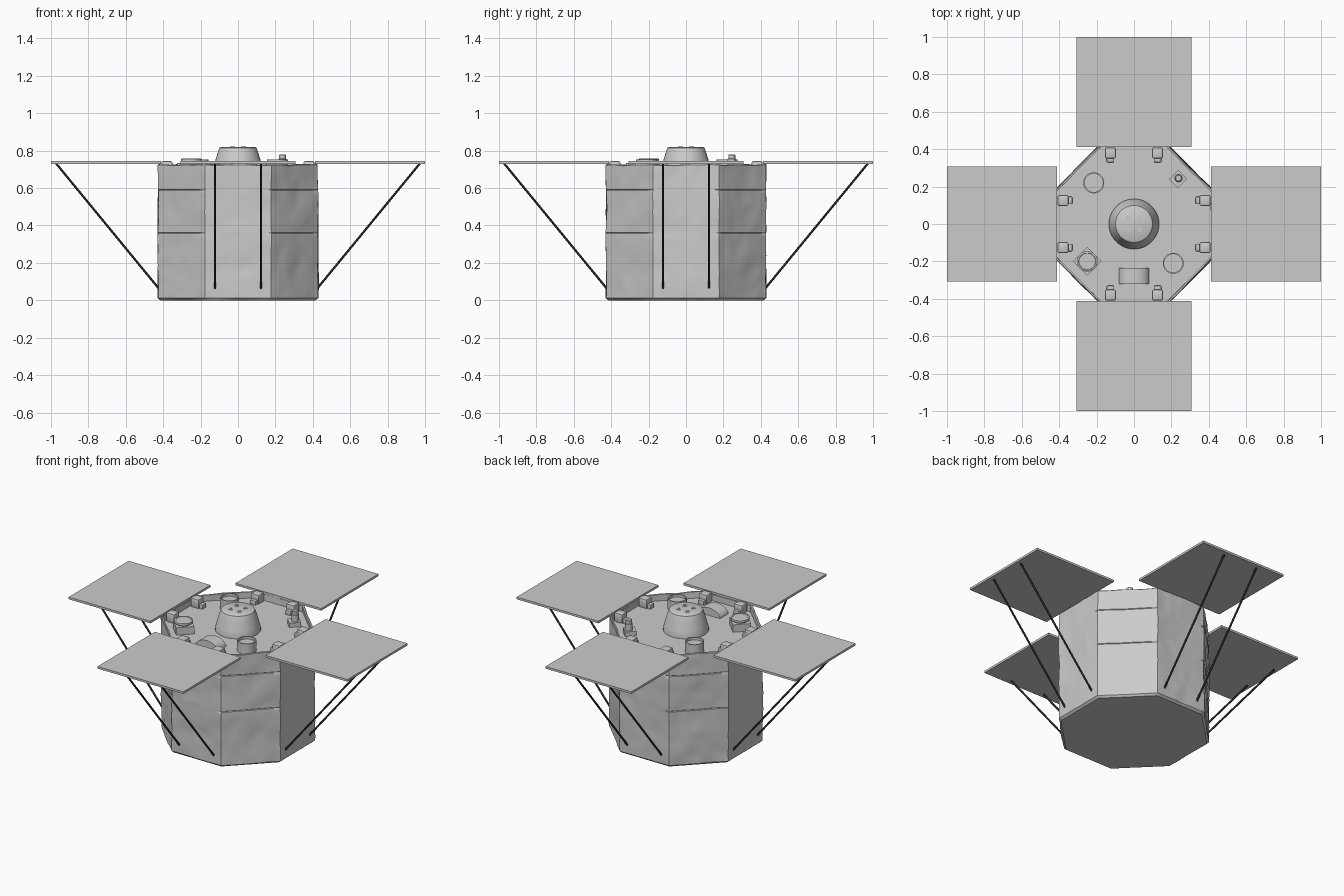
import bpy, bmesh, math
from mathutils import Vector, Matrix, noise

if "Cube" in bpy.data.objects:
    bpy.data.objects.remove(bpy.data.objects["Cube"])

DECK = 0.685
APO = 0.428


def make(name, bm, smooth=True):
    bmesh.ops.recalc_face_normals(bm, faces=bm.faces[:])
    me = bpy.data.meshes.new(name)
    bm.to_mesh(me)
    bm.free()
    ob = bpy.data.objects.new(name, me)
    bpy.context.collection.objects.link(ob)
    if smooth:
        bpy.ops.object.select_all(action='DESELECT')
        ob.select_set(True)
        bpy.context.view_layer.objects.active = ob
        bpy.ops.object.shade_smooth_by_angle(angle=math.radians(35))
    return ob


def box(name, size, loc, rot=0.0, bevel=0.0):
    bm = bmesh.new()
    bmesh.ops.create_cube(bm, size=1)
    bmesh.ops.scale(bm, vec=size, verts=bm.verts)
    if bevel:
        bmesh.ops.bevel(bm, geom=bm.edges[:], offset=bevel, segments=2, affect='EDGES', profile=0.5)
    bmesh.ops.transform(bm, matrix=Matrix.Translation(loc) @ Matrix.Rotation(rot, 4, 'Z'), verts=bm.verts)
    return make(name, bm)


def lathe(name, profile, x=0, y=0, n=40):
    """Spin an (r, z) profile; the two ends are capped."""
    bm = bmesh.new()
    rings = [[bm.verts.new((x + r * math.cos(2 * math.pi * i / n), y + r * math.sin(2 * math.pi * i / n), z))
              for i in range(n)] for r, z in profile]
    for a, b in zip(rings, rings[1:]):
        for i in range(n):
            bm.faces.new((a[i], a[(i + 1) % n], b[(i + 1) % n], b[i]))
    bm.faces.new(rings[0])
    bm.faces.new(rings[-1])
    return make(name, bm)


def rod(name, a, b, r):
    a, b = Vector(a), Vector(b)
    d = b - a
    bm = bmesh.new()
    m = Matrix.Translation((a + b) / 2) @ d.to_track_quat('Z', 'Y').to_matrix().to_4x4()
    bmesh.ops.create_cone(bm, cap_ends=True, segments=12, radius1=r, radius2=r, depth=d.length, matrix=m)
    return make(name, bm)


# Octagonal body wrapped in crinkled foil, with seams on the diagonal faces and a recessed deck
M = 16
zs = sorted([0.012 + 0.711 * i / 28 for i in range(29)] + [0.357, 0.36, 0.363, 0.587, 0.59, 0.593])
levels = [(0.0, 0.415)] + [(z, APO) for z in zs] + [(0.727, 0.424), (0.725, 0.416), (DECK, 0.416)]
bm = bmesh.new()
rings = []
for k, (z, apo) in enumerate(levels):
    ring = []
    for side in range(8):
        ang = side * math.pi / 4
        nrm = Vector((math.cos(ang), math.sin(ang), 0))
        tan = Vector((-nrm.y, nrm.x, 0))
        for j in range(M):
            t = j / M * 2 - 1
            ap = apo - (0.004 if z in (0.36, 0.59) and side % 2 else 0)
            p = nrm * ap + tan * (t * ap * math.tan(math.pi / 8)) + Vector((0, 0, z))
            if 0 < k < len(levels) - 1:
                q = p * 5 + Vector((3, 7, 1))
                w = noise.noise(q) * 0.006 + (0.5 - abs(noise.noise(q * 1.9))) * 0.006 - 0.002
                p += Vector((p.x, p.y, 0)).normalized() * w
                if z > 0.7:
                    p.z += 0.006 * noise.noise(p * 9)
            ring.append(bm.verts.new(p))
    rings.append(ring)
N = 8 * M
for a, b in zip(rings, rings[1:]):
    for i in range(N):
        bm.faces.new((a[i], a[(i + 1) % N], b[(i + 1) % N], b[i]))
bm.faces.new(rings[0])
bm.faces.new(rings[-1])
make("foil_body", bm)

# Four solar panels, each with two struts and two hinge blocks
black = bpy.data.materials.new("strut_black")
black.diffuse_color = (0.02, 0.02, 0.02, 1)
black.use_nodes = True
black.node_tree.nodes["Principled BSDF"].inputs["Base Color"].default_value = black.diffuse_color
for i, side in enumerate(("right", "back", "left", "front")):
    a = i * math.pi / 2
    R = Matrix.Rotation(a, 3, 'Z')
    box(side + "_solar_panel", (0.587, 0.615, 0.014), R @ Vector((0.7065, 0, 0.737)), a)
    for s in (-1, 1):
        st = rod(side + "_strut", R @ Vector((0.425, s * 0.123, 0.065)), R @ Vector((0.972, s * 0.123, 0.731)), 0.006)
        st.data.materials.append(black)
        box(side + "_hinge_block", (0.058, 0.058, 0.06), R @ Vector((0.38, s * 0.126, DECK + 0.029)), a, 0.008)
        box(side + "_hinge_foot", (0.03, 0.04, 0.03), R @ Vector((0.345, s * 0.126, DECK + 0.012)), a, 0.004)

# Central domed nozzle with small discs on its top
lathe("nose_cone", [(0.134, DECK - 0.005), (0.134, 0.70), (0.127, 0.725), (0.116, 0.765), (0.104, 0.803),
                    (0.099, 0.815), (0.09, 0.82)], n=48)
for i in range(4):
    a = math.pi / 4 + i * math.pi / 2
    lathe("nose_disc", [(0.014, 0.815), (0.014, 0.822), (0.009, 0.822), (0.009, 0.8205)],
          0.042 * math.cos(a), 0.042 * math.sin(a), 16)


# Two open cups on the deck
def cup(name, x, y):
    lathe(name, [(0.056, DECK - 0.005), (0.056, 0.752), (0.049, 0.752), (0.049, 0.735)], x, y)


cup("front_cup", 0.21, -0.21)
cup("back_cup", -0.215, 0.22)

# Round sensor on a diamond-shaped base
box("sensor_base", (0.108, 0.108, 0.05), (-0.25, -0.2, DECK + 0.023), math.pi / 4)
lathe("sensor_disc", [(0.042, 0.72), (0.042, 0.738), (0.055, 0.742), (0.055, 0.756), (0.046, 0.759), (0.044, 0.757)],
      -0.25, -0.2)

# Small post antenna on an angled foot
box("antenna_foot", (0.07, 0.065, 0.03), (0.235, 0.24, DECK + 0.013), math.pi / 4)
lathe("antenna_post", [(0.022, 0.69), (0.022, 0.755), (0.019, 0.757), (0.019, 0.776), (0.015, 0.78)], 0.238, 0.245, 24)

# Arched cover near the front edge
bm = bmesh.new()
prof = [(0.08 * math.cos(math.pi * i / 16), DECK - 0.003 + 0.052 * math.sin(math.pi * i / 16)) for i in range(17)]
f = bm.faces.new([bm.verts.new((x, -0.32, z)) for x, z in prof])
ext = bmesh.ops.extrude_face_region(bm, geom=[f])
bmesh.ops.translate(bm, vec=(0, 0.085, 0), verts=[v for v in ext["geom"] if isinstance(v, bmesh.types.BMVert)])
if not any(len(g.verts) == 17 and abs(g.calc_center_median().y + 0.32) < 1e-4 for g in bm.faces):
    bm.faces.new([v for v in bm.verts if abs(v.co.y + 0.32) < 1e-4])
make("arched_cover", bm)
